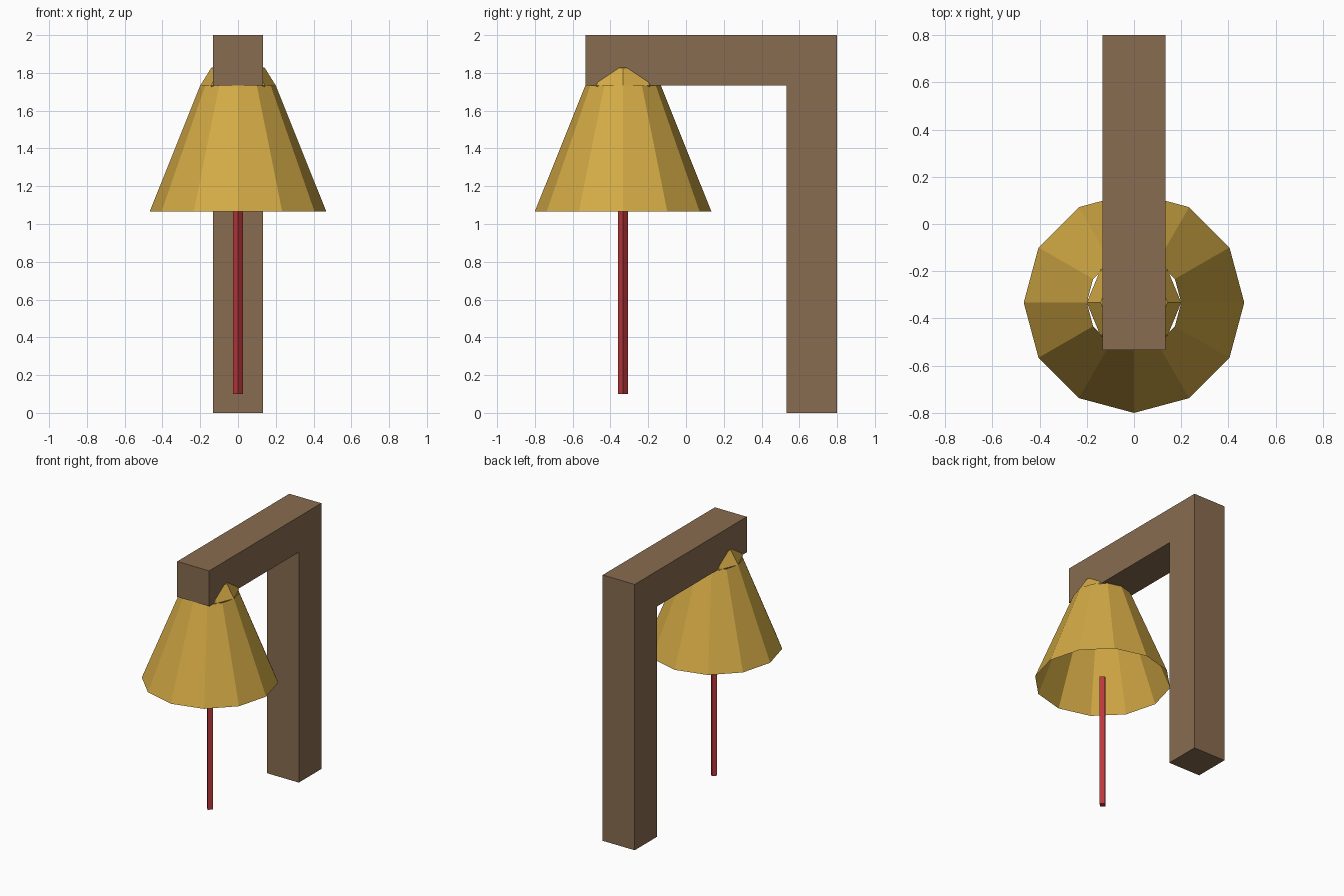
import bpy, bmesh
from mathutils import Matrix

if "Cube" in bpy.data.objects:
    bpy.data.objects.remove(bpy.data.objects["Cube"])

BELL_Y = -0.333


def material(name, rgb):
    m = bpy.data.materials.new(name)
    m.diffuse_color = (*rgb, 1)
    m.use_nodes = True
    m.node_tree.nodes["Principled BSDF"].inputs["Base Color"].default_value = m.diffuse_color
    return m


def add_object(name, bm, mat):
    bmesh.ops.recalc_face_normals(bm, faces=bm.faces)
    mesh = bpy.data.meshes.new(name)
    bm.to_mesh(mesh)
    bm.free()
    mesh.materials.append(mat)
    ob = bpy.data.objects.new(name, mesh)
    bpy.context.collection.objects.link(ob)
    return ob


def tapered_tube(name, sides, r_low, r_high, z_low, z_high, capped, mat):
    bm = bmesh.new()
    bmesh.ops.create_cone(
        bm, cap_ends=capped, segments=sides, radius1=r_low, radius2=r_high,
        depth=z_high - z_low,
        matrix=Matrix.Translation((0, BELL_Y, (z_low + z_high) / 2)))
    return add_object(name, bm, mat)


wood = material("wood", (0.25, 0.15, 0.08))
gold = material("gold", (0.65, 0.40, 0.06))
red = material("red", (0.50, 0.04, 0.045))

# Post and overhanging beam: one L-shaped side profile extruded across x
profile = [(0.533, 0), (0.8, 0), (0.8, 2), (-0.533, 2), (-0.533, 1.733), (0.533, 1.733)]
bm = bmesh.new()
face = bm.faces.new([bm.verts.new((-0.133, y, z)) for y, z in profile])
ext = bmesh.ops.extrude_face_region(bm, geom=[face], use_keep_orig=True)
bmesh.ops.translate(bm, vec=(0.266, 0, 0),
                    verts=[g for g in ext["geom"] if isinstance(g, bmesh.types.BMVert)])
add_object("post_and_beam", bm, wood)

# Open-ended twelve-sided bell
tapered_tube("bell", 12, 0.467, 0.2, 1.067, 1.733, False, gold)

# Flattened eight-sided crown, half buried in the beam
bm = bmesh.new()
bmesh.ops.create_uvsphere(
    bm, u_segments=8, v_segments=4, radius=1,
    matrix=Matrix.Translation((0, BELL_Y, 1.733)) @ Matrix.Diagonal((0.2, 0.2, 0.133, 1)))
add_object("bell_crown", bm, gold)

# Four-sided pull rope
tapered_tube("pull_rope", 4, 0.0267, 0.0267, 0.1, 1.1, True, red)
